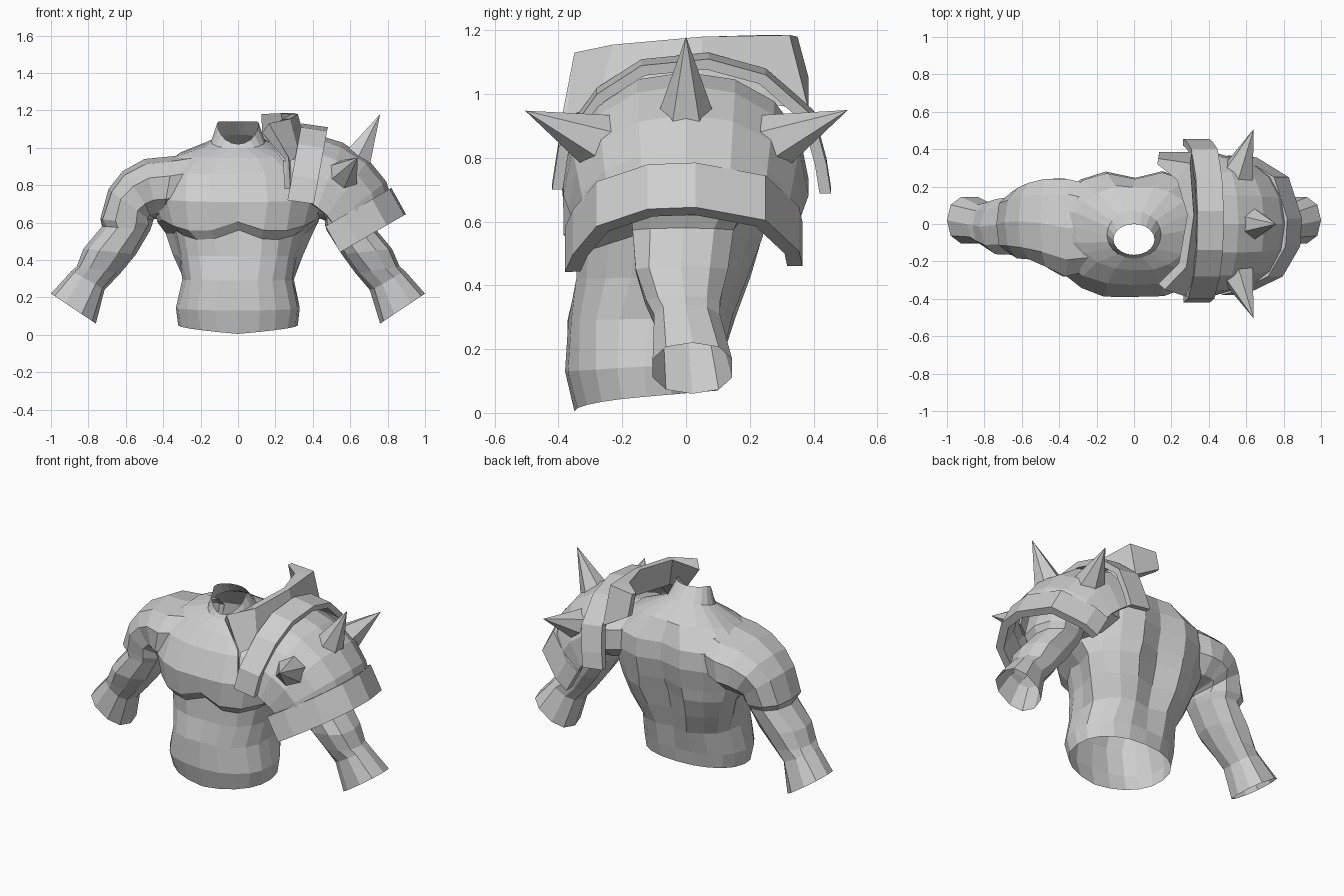
import bpy, math, random
from mathutils import Vector

random.seed(4)
grey = bpy.data.materials.new("light grey")
grey.diffuse_color = (0.62, 0.62, 0.62, 1)


def make(name, verts, faces):
    me = bpy.data.meshes.new(name)
    me.from_pydata(verts, [], faces)
    me.materials.append(grey)
    ob = bpy.data.objects.new(name, me)
    bpy.context.collection.objects.link(ob)
    return ob


def loft(name, rings, closed=True, caps=False):
    """Skin a list of equal rings, with optional end caps."""
    n = len(rings[0])
    faces = []
    for i in range(len(rings) - 1):
        j = i + 1
        for k in range(n if closed else n - 1):
            l = (k + 1) % n
            faces.append((i * n + k, i * n + l, j * n + l, j * n + k))
    if caps:
        m = n * (len(rings) - 1)
        faces += [tuple(reversed(range(n))), tuple(range(m, m + n))]
    return make(name, [p for r in rings for p in r], faces)


def spow(v, e):
    return math.copysign(abs(v) ** e, v)


def jit(a=0.007):
    return random.uniform(-a, a)


# Torso: stacked rings
# (front z, back z, half width, extra back width, front y, back y, groove, roundness, chest arc)
torso = [
    (0.005, 0.07, 0.32, 0, -0.35, 0.10, 0.00, 0.90, 0),
    (0.13, 0.16, 0.33, 0, -0.38, 0.12, 0.01, 0.85, 0),
    (0.29, 0.30, 0.295, 0.01, -0.378, 0.16, 0.03, 0.85, 0),
    (0.42, 0.43, 0.32, 0.05, -0.358, 0.21, 0.05, 0.85, 0),
    (0.53, 0.55, 0.35, 0.06, -0.352, 0.25, 0.06, 0.85, 1),
    (0.575, 0.63, 0.43, 0.02, -0.395, 0.275, 0.06, 0.95, 1),
    (0.71, 0.76, 0.47, 0, -0.400, 0.295, 0.05, 0.95, 0),
    (0.86, 0.87, 0.45, 0, -0.335, 0.285, 0.04, 0.95, 0),
    (0.945, 0.99, 0.32, 0, -0.25, 0.21, 0.02, 0.95, 0),
    (0.995, 1.07, 0.145, 0, -0.185, 0.07, 0.00, 1.00, 0),
    (1.02, 1.14, 0.11, 0, -0.165, 0.00, 0.00, 1.00, 0)]
N = 20
rings = []
for zf, zb, w, wb, yf, yb, g, e, arc in torso:
    ring = []
    for k in range(N):
        a = 2 * math.pi * k / N
        c, s = math.cos(a), math.sin(a)
        y = (yf + yb) / 2 + (yb - yf) / 2 * spow(s, e)
        if abs(c) < 0.01:                      # spine and breastbone grooves
            y -= math.copysign(g, s) * (1 if s > 0 else 0.3)
        t = (s + 1) / 2
        if zf < 0.1:                           # hem rises quickly at the sides
            t = t ** 0.5
        elif zf > 1.01:                        # neckline scooped at the front
            t = min(1, 1.9 * t)
        z = zf + (zb - zf) * t
        if arc and s < 0:                      # curved underside of the chest
            u = abs(c)
            z += 0.03 - 0.22 * u * (1 - u)
        q = 0 if zf < 0.1 or w < 0.2 else 0.007
        x = (w + (wb if s > 0.1 else 0)) * spow(c, e)
        ring.append((x + jit(q), y + jit(q), z))
    rings.append(ring)
loft("torso", rings)

# Shoulders and arms: rings (outer x, outer z, inner x, inner z, front y, back y)
arm = [
    (0.22, 0.975, 0.28, 0.64, -0.26, 0.22),
    (0.35, 0.955, 0.40, 0.62, -0.29, 0.255),
    (0.50, 0.94, 0.43, 0.62, -0.235, 0.25),
    (0.62, 0.875, 0.45, 0.62, -0.20, 0.23),
    (0.695, 0.78, 0.46, 0.61, -0.19, 0.20),
    (0.742, 0.62, 0.46, 0.59, -0.175, 0.175),
    (0.725, 0.58, 0.47, 0.56, -0.17, 0.15),
    (0.825, 0.46, 0.55, 0.43, -0.165, 0.135),
    (0.865, 0.365, 0.63, 0.33, -0.13, 0.115),
    (0.89, 0.34, 0.71, 0.24, -0.105, 0.11),
    (1.00, 0.22, 0.76, 0.06, -0.11, 0.15)]
for side, label in ((1, "left"), (-1, "right")):
    rings = []
    for i, (ox, oz, ix, iz, yf, yb) in enumerate(arm):
        ring = []
        for k in range(10):
            a = 2 * math.pi * k / 10
            u = (1 + spow(math.cos(a), 0.85)) / 2
            y = (yf + yb) / 2 + (yb - yf) / 2 * spow(math.sin(a), 0.85)
            e = 0.006 if i < len(arm) - 1 else 0
            ring.append((side * (ix + (ox - ix) * u + jit(e)), y + jit(e), iz + (oz - iz) * u))
        rings.append(ring[::-side])
    loft(label + "_arm", rings)


def arch_band(name, start, rise, width, pts, inner):
    """Thick strap: pts are (y, t), t running from the strap ends to its crown."""
    rings = []
    for y, t in pts:
        ring = []
        for f, w in ((1, 0), (1, 1), (inner, 1), (inner, 0)):
            ring.append((start[0] + rise[0] * t * f + width[0] * w, y * f,
                         start[1] + rise[1] * t * f + width[1] * w))
        rings.append(ring)
    loft(name, rings, caps=True)


# Upper strap over the shoulder
arch_band("upper_strap", (0.265, 0.72), (0.075, 0.41), (0.14, -0.02),
          [(-0.42, 0), (-0.40, 0.32), (-0.28, 0.73), (-0.14, 0.95), (0.07, 1.0),
           (0.25, 0.88), (0.40, 0.56), (0.44, 0.2), (0.455, -0.03)], 0.92)
# Lower strap around the upper arm
arch_band("lower_strap", (0.50, 0.60), (0.32, 0.185), (0.078, -0.14),
          [(-0.38, -0.1), (-0.355, 0.2), (-0.28, 0.68), (-0.12, 0.97), (0.03, 1.0),
           (0.25, 0.78), (0.355, 0.25), (0.365, 0.0)], 0.87)

# Shoulder plate: arcs (crown x, crown z, end x, end z, half depth)
plate = [(0.42, 1.05, 0.35, 0.73, 0.365), (0.55, 1.01, 0.42, 0.68, 0.365),
         (0.685, 0.92, 0.47, 0.64, 0.35), (0.775, 0.81, 0.50, 0.60, 0.335),
         (0.80, 0.73, 0.52, 0.57, 0.325)]
rings = []
for cx, cz, ex, ez, h in plate:
    ring = []
    for k in range(9):
        a = math.pi * k / 8
        u = math.sin(a) ** 0.9 if 0 < k < 8 else 0
        ring.append((ex + (cx - ex) * u, -h * spow(math.cos(a), 0.95), ez + (cz - ez) * u))
    rings.append(ring)
ob = loft("shoulder_plate", rings, closed=False)
mod = ob.modifiers.new("thickness", 'SOLIDIFY')
mod.thickness = 0.02
mod.offset = -1

# Neck guard: flared wall, sections of top inner, top outer, bottom outer, bottom inner
guard = [
    [(0.25, -0.35, 0.94), (0.27, -0.385, 0.95), (0.28, -0.39, 0.78), (0.25, -0.36, 0.78)],
    [(0.13, -0.32, 1.08), (0.165, -0.35, 1.13), (0.28, -0.375, 0.93), (0.24, -0.35, 0.93)],
    [(0.24, -0.21, 1.155), (0.28, -0.23, 1.155), (0.33, -0.28, 0.96), (0.29, -0.25, 0.97)],
    [(0.285, 0.05, 1.18), (0.32, 0.05, 1.18), (0.37, 0.05, 1.00), (0.33, 0.05, 1.00)],
    [(0.23, 0.235, 1.185), (0.30, 0.325, 1.185), (0.31, 0.385, 0.95), (0.27, 0.32, 0.96)],
    [(0.125, 0.32, 1.18), (0.13, 0.35, 1.18), (0.135, 0.385, 1.05), (0.13, 0.35, 1.05)]]
loft("neck_guard", guard, caps=True)

# Spikes: base centre, tip, radius
spikes = [((0.63, 0.0, 0.925), (0.76, 0.0, 1.18), 0.095),
          ((0.555, -0.265, 0.845), (0.64, -0.505, 0.948), 0.1),
          ((0.555, 0.265, 0.845), (0.64, 0.508, 0.95), 0.1)]
for i, (b, t, r) in enumerate(spikes):
    b, t = Vector(b), Vector(t)
    d = (t - b).normalized()
    side = d.cross(Vector((1, 0, 0))).normalized()
    up = side.cross(d)
    b = b - d * 0.01
    vs = [b + r * (math.cos(k * math.tau / 6) * side + math.sin(k * math.tau / 6) * up)
          for k in range(6)]
    make("spike_%d" % (i + 1), vs + [t],
         [(k, (k + 1) % 6, 6) for k in range(6)] + [(5, 4, 3, 2, 1, 0)])
